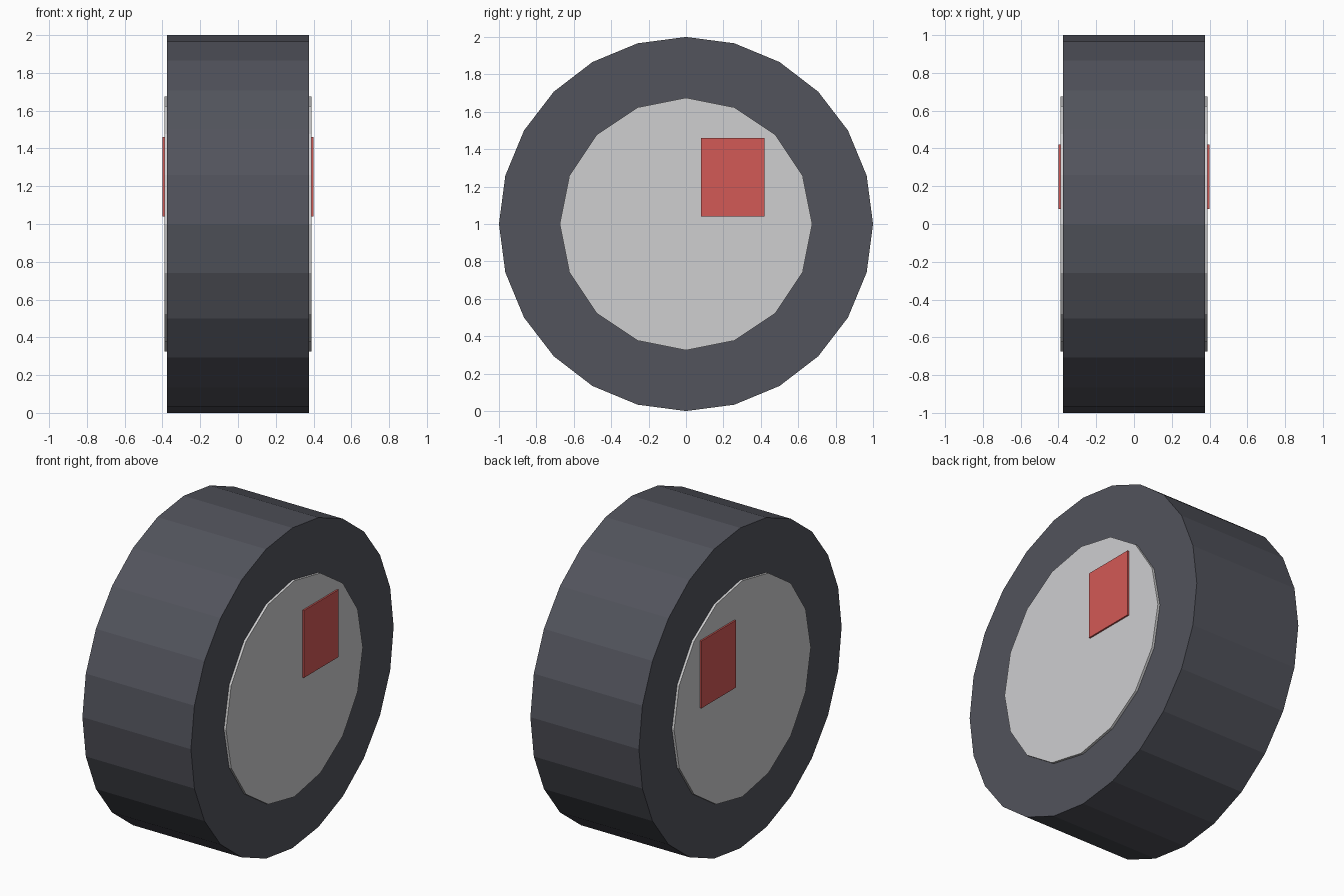
import bpy, bmesh
from math import pi
from mathutils import Matrix, Vector

cube = bpy.data.objects.get("Cube")
if cube:
    bpy.data.objects.remove(cube, do_unlink=True)


def material(name, rgb):
    mat = bpy.data.materials.new(name)
    mat.use_nodes = True
    mat.diffuse_color = (*rgb, 1)
    bsdf = mat.node_tree.nodes["Principled BSDF"]
    bsdf.inputs["Base Color"].default_value = (*rgb, 1)
    return mat


def add_object(name, bm, mat):
    bmesh.ops.recalc_face_normals(bm, faces=bm.faces)
    mesh = bpy.data.meshes.new(name)
    bm.to_mesh(mesh)
    bm.free()
    mesh.materials.append(mat)
    obj = bpy.data.objects.new(name, mesh)
    bpy.context.collection.objects.link(obj)
    return obj


def wheel_drum(name, sides, radius, half_width, mat):
    """Flat-sided cylinder with its axle along x."""
    bm = bmesh.new()
    bmesh.ops.create_cone(
        bm, cap_ends=True, segments=sides, radius1=radius, radius2=radius,
        depth=2 * half_width,
        matrix=Matrix.Translation((0, 0, 1)) @ Matrix.Rotation(pi / 2, 4, "Y"))
    return add_object(name, bm, mat)


def box(name, low, high, mat):
    low, high = Vector(low), Vector(high)
    bm = bmesh.new()
    bmesh.ops.create_cube(
        bm, size=1,
        matrix=Matrix.Translation((low + high) / 2) @ Matrix.Diagonal((*(high - low), 1)))
    return add_object(name, bm, mat)


rubber = material("dark slate rubber", (0.084, 0.087, 0.107))
metal = material("light grey metal", (0.62, 0.62, 0.63))
red = material("red paint", (0.65, 0.1, 0.093))

# Tyre, with the hub standing slightly proud on both sides
wheel_drum("tyre", 24, 1.0, 0.375, rubber)
wheel_drum("hub", 16, 0.675, 0.39, metal)

# One red marker plate on each hub face
for side, sign in (("left", 1), ("right", -1)):
    inner, outer = sorted((sign * 0.385, sign * 0.4))
    box(side + "_marker_plate", (inner, 0.08, 1.04), (outer, 0.42, 1.46), red)
